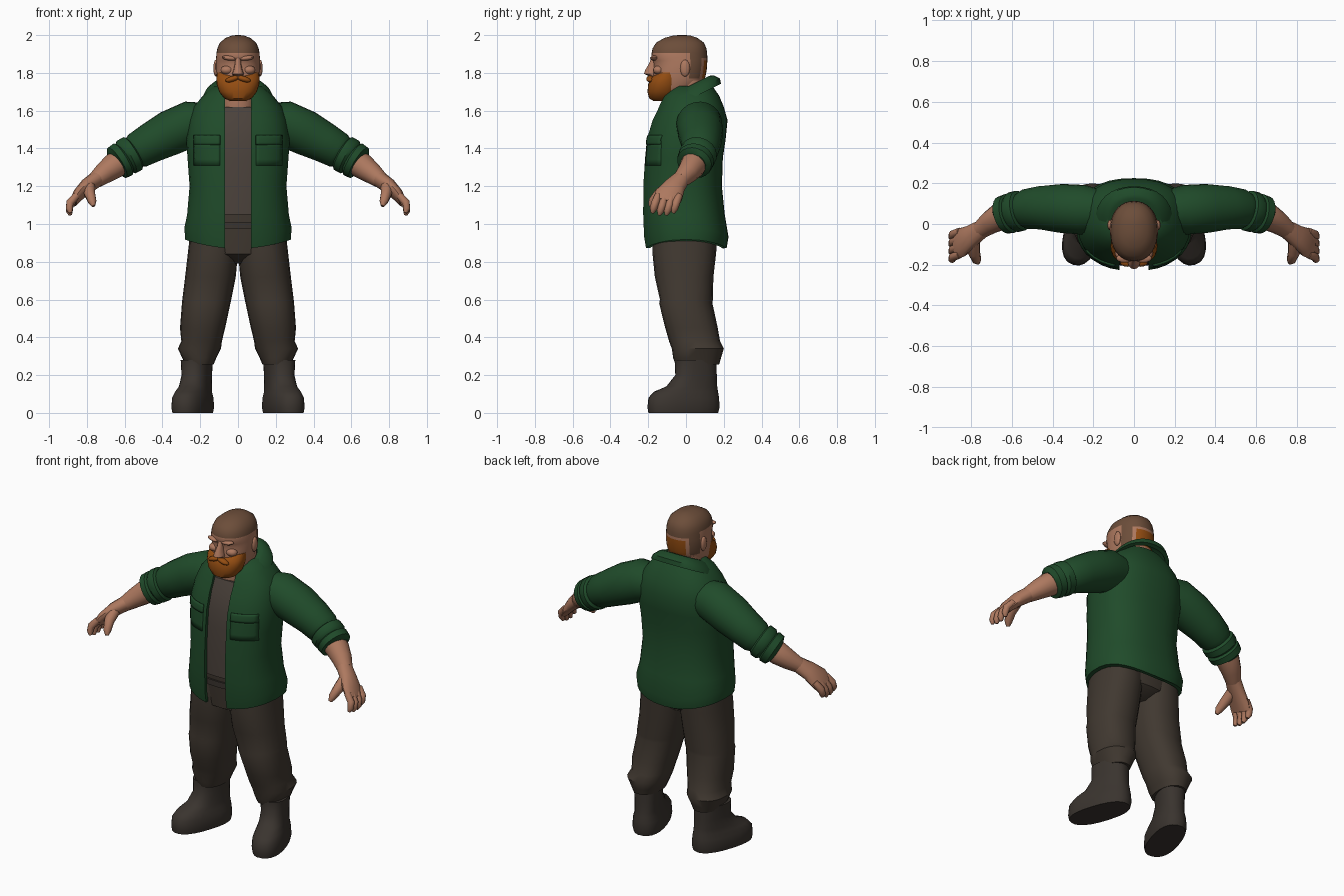
import bpy, bmesh
from math import sin, cos, asin, pi, radians
from mathutils import Vector, Matrix

if "Cube" in bpy.data.objects:
    bpy.data.objects.remove(bpy.data.objects["Cube"])


def material(name, r, g, b):
    m = bpy.data.materials.new(name)
    m.use_nodes = True
    m.diffuse_color = (r, g, b, 1)
    m.node_tree.nodes["Principled BSDF"].inputs["Base Color"].default_value = (r, g, b, 1)
    return m


SKIN = material("skin", .42, .19, .115)
HAIR = material("cropped_hair", .15, .075, .042)
BEARD = material("ginger_beard", .3, .075, .006)
GREEN = material("green_cloth", .014, .07, .023)
SHIRT = material("grey_shirt", .07, .054, .044)
TROUSER = material("brown_trousers", .052, .04, .03)
LEATHER = material("boot_leather", .042, .034, .028)


def finish(name, bm, mats, sharp=42):
    bmesh.ops.recalc_face_normals(bm, faces=bm.faces)
    mesh = bpy.data.meshes.new(name)
    bm.to_mesh(mesh)
    bm.free()
    for m in mats:
        mesh.materials.append(m)
    mesh.shade_smooth()
    mesh.set_sharp_from_angle(angle=radians(sharp))
    obj = bpy.data.objects.new(name, mesh)
    bpy.context.collection.objects.link(obj)
    return obj


def skin_rings(rings):
    """Bridge a list of point rings into a capped solid."""
    bm = bmesh.new()
    rows = [[bm.verts.new(p) for p in ring] for ring in rings]
    n = len(rows[0])
    for a, b in zip(rows, rows[1:]):
        for i in range(n):
            j = (i + 1) % n
            bm.faces.new((a[i], a[j], b[j], b[i]))
    bm.faces.new(rows[0])
    bm.faces.new(rows[-1])
    return bm


def arc(cx, cy, z, rx, ry, power, sides, gap, tilt):
    """Superellipse points, starting and ending at the front gap."""
    start = asin(min(1, gap / rx) ** (power / 2)) if gap else 0
    count = sides + 1 if gap else sides
    pts = []
    for i in range(count):
        a = -pi / 2 + start + (2 * pi - 2 * start) * i / sides
        c, s = cos(a), sin(a)
        x = rx * abs(c) ** (2 / power) * (1 if c > 0 else -1)
        y = ry * abs(s) ** (2 / power) * (1 if s > 0 else -1)
        pts.append(Vector((cx + x, cy + y, z + tilt * (cy + y))))
    return pts


def loft(name, rows, mats, sides=24, power=2.2, gap=0, thick=.02, tilt=0,
         matrix=Matrix(), side=1, link=True):
    """Stack of level rings: z, front y, back y, then half width or x range."""
    rings = []
    for z, front, back, *width in rows:
        x0, x1 = width if len(width) == 2 else (-width[0], width[0])
        cx, cy, rx, ry = (x0 + x1) / 2, (front + back) / 2, (x1 - x0) / 2, (back - front) / 2
        pts = arc(cx, cy, z, rx, ry, power, sides, gap, tilt)
        if gap:  # C-shaped section with a real thickness
            pts += arc(cx, cy, z, rx - thick, ry - thick, power, sides, gap, tilt)[::-1]
        rings.append([Matrix.Diagonal((side, 1, 1)) @ (matrix @ p) for p in pts])
    bm = skin_rings(rings)
    return finish(name, bm, mats) if link else bm


def tube(name, path, mat, side=1, sides=14):
    """Limb along a path of x, y, z, width radius and optional thickness radius."""
    points = [Vector(p[:3]) for p in path]
    rings = []
    for i, p in enumerate(path):
        t = (points[min(i + 1, len(path) - 1)] - points[max(i - 1, 0)]).normalized()
        v = Vector((.8, .1, .6))
        v = (v - t * v.dot(t)).normalized()
        u = t.cross(v)
        ring = [points[i] + u * p[3] * cos(a) + v * p[-1] * sin(a)
                for a in (2 * pi * k / sides for k in range(sides))]
        rings.append([Vector((side * q.x, q.y, q.z)) for q in ring])
    return finish(name, skin_rings(rings), [mat])


def ball(name, centre, size, mat, turn=0):
    bm = bmesh.new()
    m = Matrix.Translation(centre) @ Matrix.Rotation(turn, 4, "Y") @ Matrix.Diagonal((*size, 1))
    bmesh.ops.create_uvsphere(bm, u_segments=14, v_segments=8, radius=1, matrix=m)
    return finish(name, bm, [mat])


# Open jacket with a hem that rises at the sides
jacket_rows = [
    (.87, -.215, .215, .28), (.93, -.225, .225, .285), (1.05, -.23, .205, .27),
    (1.2, -.23, .19, .257), (1.35, -.22, .195, .268), (1.45, -.21, .21, .275),
    (1.55, -.18, .22, .26), (1.62, -.145, .2, .235), (1.68, -.12, .175, .185),
    (1.73, -.07, .14, .13)]
bm = loft("jacket", jacket_rows, [GREEN], 32, 2.4, gap=.07, link=False)
for v in bm.verts:
    if v.co.z < .95:
        v.co.z += .6 * v.co.x ** 2
jacket = finish("jacket", bm, [GREEN])
loft("collar", [(1.65, -.155, .185, .19), (1.68, -.16, .18, .175), (1.715, -.145, .145, .14),
                (1.722, -.13, .125, .125)], [GREEN], 28, gap=.07, tilt=.5)

# Shirt follows the jacket, slightly smaller
loft("shirt", [(z, f * .9, b * .9, w * .9) for z, f, b, w in jacket_rows if .95 < z < 1.65],
     [SHIRT], 32, 2.4)

# Trouser seat and belt
loft("trouser_seat", [(.79, -.08, .08, .08), (.84, -.165, .15, .2), (.96, -.175, .17, .25),
                      (1.06, -.18, .17, .24)], [TROUSER], 28, 2.4)
loft("belt", [(.975, -.188, .175, .245), (1.01, -.188, .175, .245)], [LEATHER], 28, 2.4)

# Head, coloured by zones: scalp, nape patch and face
loft("neck", [(1.54, -.1, .13, .1), (1.63, -.128, .12, .095), (1.76, -.1, .1, .1)], [SKIN])
bm = loft("head", [
    (1.66, -.16, -.07, .05), (1.69, -.165, .01, .085), (1.73, -.17, .08, .105),
    (1.77, -.175, .1, .113), (1.79, -.175, .105, .116), (1.82, -.172, .11, .118),
    (1.845, -.17, .112, .118), (1.865, -.175, .113, .117), (1.88, -.183, .113, .116),
    (1.905, -.182, .112, .114), (1.93, -.177, .108, .109), (1.96, -.158, .095, .096),
    (1.985, -.115, .06, .066), (1.997, -.07, .025, .033), (2, -.04, 0, .01)],
    [], 36, link=False)
for f in bm.faces:
    c = f.calc_center_median()
    if c.z > 1.905 or (c.y > .015 and c.z > 1.75):
        f.material_index = 1
    if c.y > .06 and 1.77 < c.z < 1.88 and abs(c.x) < .08:
        f.material_index = 2 if abs(c.x) < .06 and c.z < 1.865 else 0
finish("head", bm, [SKIN, HAIR, BEARD])
loft("nose", [(1.782, -.195, -.14, .026), (1.795, -.222, -.14, .031), (1.815, -.216, -.14, .024),
              (1.85, -.195, -.14, .016), (1.88, -.183, -.14, .015)], [SKIN], 12)
loft("beard", [(1.65, -.17, -.09, .04), (1.665, -.195, -.06, .072), (1.7, -.204, -.04, .1),
               (1.74, -.2, -.03, .113), (1.772, -.188, -.025, .115), (1.802, -.15, -.025, .111)],
     [BEARD], 28, 2.3)

# Boot and leg sections shared by both sides
boot_rows = [(0, -.2, .18, .088), (.03, -.205, .188, .094), (.08, -.2, .185, .09),
             (.112, -.17, .18, .08), (.14, -.1, .175, .075), (.2, -.05, .172, .073),
             (.28, -.05, .17, .078)]
boot_place = Matrix.Translation((.237, -.005, 0)) @ Matrix.Rotation(radians(18), 4, "Z")
leg_rows = [(.255, -.055, .175, .13, .28), (.29, -.068, .185, .115, .295),
            (.34, -.075, .2, .09, .318), (.38, -.09, .18, .085, .3),
            (.45, -.11, .168, .068, .307), (.58, -.142, .14, .04, .297),
            (.6, -.138, .142, .036, .295), (.72, -.165, .145, .012, .28),
            (.85, -.178, .16, 0, .265), (.98, -.175, .165, 0, .25)]
sleeve_path = [(.14, .06, 1.54, .1), (.25, .07, 1.53, .122), (.36, .077, 1.482, .12),
               (.46, .08, 1.43, .107), (.53, .073, 1.39, .098), (.55, .068, 1.378, .086),
               (.558, .066, 1.373, .1), (.59, .058, 1.355, .1), (.602, .054, 1.347, .086),
               (.61, .052, 1.342, .098), (.64, .044, 1.324, .094), (.648, .04, 1.318, .07)]
forearm_path = [(.6, .052, 1.345, .07), (.66, .035, 1.305, .068), (.71, .005, 1.268, .057),
                (.755, -.03, 1.232, .044)]
palm_path = [(.74, -.02, 1.244, .044, .044), (.8, -.06, 1.2, .058, .04),
             (.845, -.09, 1.155, .075, .032), (.873, -.105, 1.115, .07, .022)]


def pocket_panel(name, side, low, high, lift):
    bm = bmesh.new()
    m = (Matrix.Translation((side * .165, -.4, (low + high) / 2))
         @ Matrix.Rotation(pi / 2, 4, "X") @ Matrix.Diagonal((.07, (high - low) / 2, 1, 1)))
    bmesh.ops.create_grid(bm, x_segments=8, y_segments=4, size=1, matrix=m)
    panel = finish(name, bm, [GREEN])
    wrap = panel.modifiers.new("wrap", "SHRINKWRAP")
    wrap.target = jacket
    wrap.wrap_method = "PROJECT"
    wrap.use_project_y = True
    wrap.offset = lift
    panel.modifiers.new("thickness", "SOLIDIFY").thickness = .008


for side, tag in ((1, "left_"), (-1, "right_")):
    # Legs and splayed boots
    loft(tag + "boot", boot_rows, [LEATHER], 24, 2.4, matrix=boot_place, side=side)
    loft(tag + "trouser_leg", leg_rows, [TROUSER], 20, 2.3, side=side)
    # Sleeve with rolled cuff, forearm and hand
    tube(tag + "sleeve", sleeve_path, GREEN, side, 20)
    tube(tag + "forearm", forearm_path, SKIN, side)
    tube(tag + "palm", palm_path, SKIN, side)
    for i, finger in enumerate(("index", "middle", "ring", "little")):
        y = -.158 + .037 * i
        drop = .012 * (i in (0, 3))
        tube(tag + finger + "_finger",
             [(.855, y + .01, 1.15, .02), (.89, y - .005, 1.1 + drop, .021),
              (.893, y - .015, 1.068 + drop, .019), (.887, y - .02, 1.047 + drop, .009)],
             SKIN, side, 10)
    tube(tag + "thumb", [(.79, -.08, 1.2, .034), (.785, -.14, 1.16, .03),
                         (.772, -.178, 1.12, .023), (.765, -.19, 1.095, .01)], SKIN, side, 10)
    # Chest pocket and flap
    pocket_panel(tag + "pocket", side, 1.31, 1.44, .002)
    pocket_panel(tag + "pocket_flap", side, 1.42, 1.47, .008)
    # Face details
    ball(tag + "ear", (side * .117, -.005, 1.825), (.014, .026, .045), SKIN)
    ball(tag + "brow", (side * .045, -.168, 1.878), (.042, .022, .013), SKIN, side * -.12)
    ball(tag + "cheek", (side * .058, -.145, 1.815), (.035, .03, .024), SKIN)
    ball(tag + "moustache", (side * .03, -.19, 1.768), (.04, .02, .015), BEARD, side * .3)
